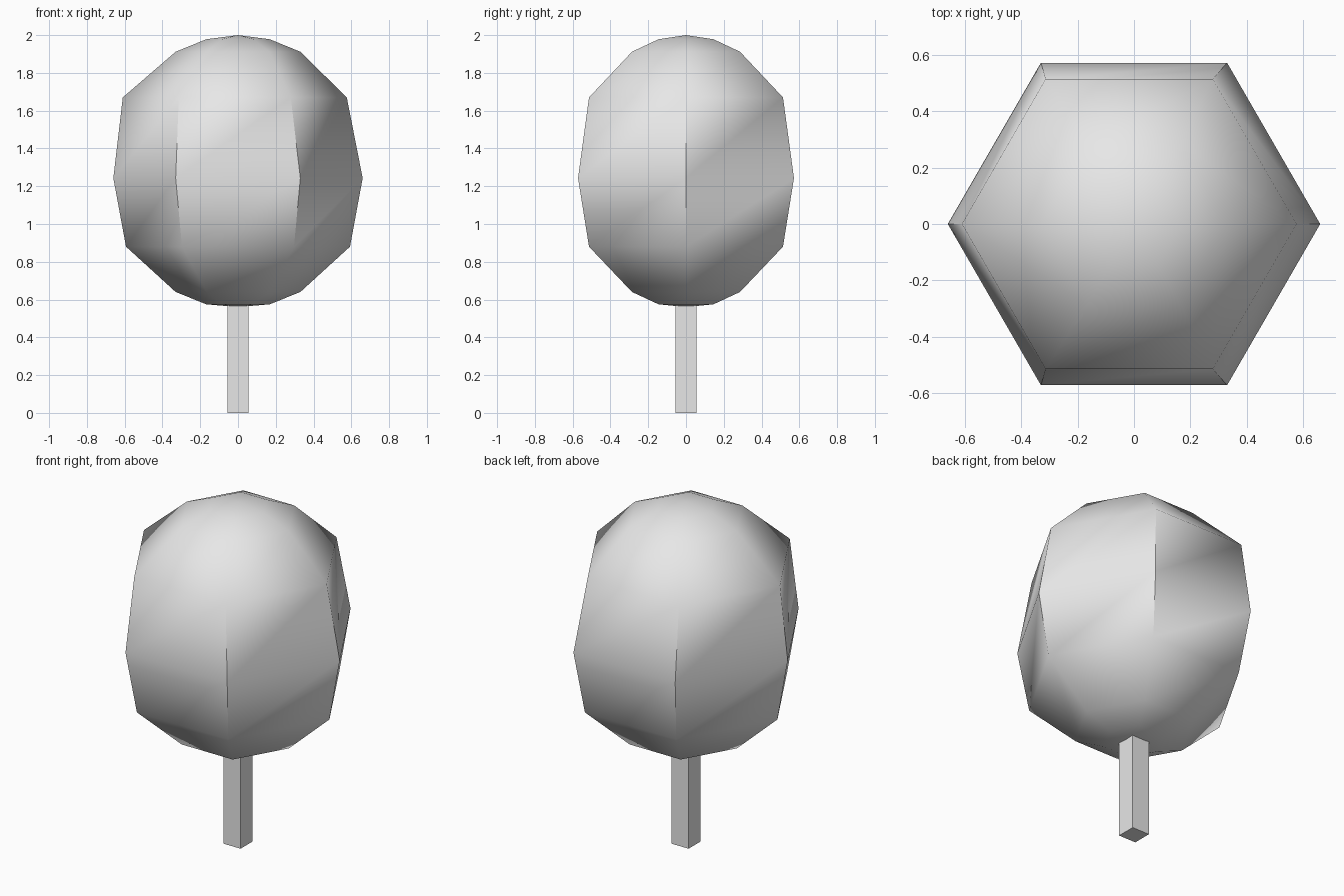
import bpy, bmesh, math

cube = bpy.data.objects.get("Cube")
if cube:
    bpy.data.objects.remove(cube, do_unlink=True)

SIDES = 6

# One plain grey for the whole model
grey = bpy.data.materials.new("light grey")
grey.use_nodes = True
grey.diffuse_color = (0.8, 0.8, 0.8, 1)
grey.node_tree.nodes["Principled BSDF"].inputs["Base Color"].default_value = (0.8, 0.8, 0.8, 1)


def add_object(name, bm):
    bmesh.ops.recalc_face_normals(bm, faces=bm.faces)
    mesh = bpy.data.meshes.new(name)
    bm.to_mesh(mesh)
    bm.free()
    mesh.materials.append(grey)
    obj = bpy.data.objects.new(name, mesh)
    bpy.context.collection.objects.link(obj)
    return obj


# Crown: six-sided rings (radius, height, x shift) between two poles
rings = [(0.168, 0.575, 0), (0.33, 0.64, 0), (0.593, 0.88, 0), (0.66, 1.243, 0),
         (0.593, 1.67, -0.017), (0.33, 1.912, 0), (0.168, 1.978, 0)]
bm = bmesh.new()
loops = []
for radius, z, shift in rings:
    angles = [math.tau * i / SIDES for i in range(SIDES)]
    loops.append([bm.verts.new((shift + radius * math.cos(a), radius * math.sin(a), z))
                  for a in angles])
bottom = bm.verts.new((0, 0, 0.56))
top = bm.verts.new((0, 0, 2))
for i in range(SIDES):
    j = (i + 1) % SIDES
    for low, high in zip(loops, loops[1:]):
        bm.faces.new((low[i], low[j], high[j], high[i]))
    bm.faces.new((bottom, loops[0][j], loops[0][i]))
    bm.faces.new((top, loops[-1][i], loops[-1][j]))
crown = add_object("crown", bm)

# Smooth shading, with the steep upright corners kept sharp
bpy.ops.object.select_all(action="DESELECT")
crown.select_set(True)
bpy.context.view_layer.objects.active = crown
bpy.ops.object.shade_smooth_by_angle(angle=math.radians(50))

# Trunk: a square post running just into the crown
bm = bmesh.new()
bmesh.ops.create_cube(bm, size=1)
for v in bm.verts:
    v.co = (v.co.x * 0.112, v.co.y * 0.112, (v.co.z + 0.5) * 0.6)
add_object("trunk", bm)
